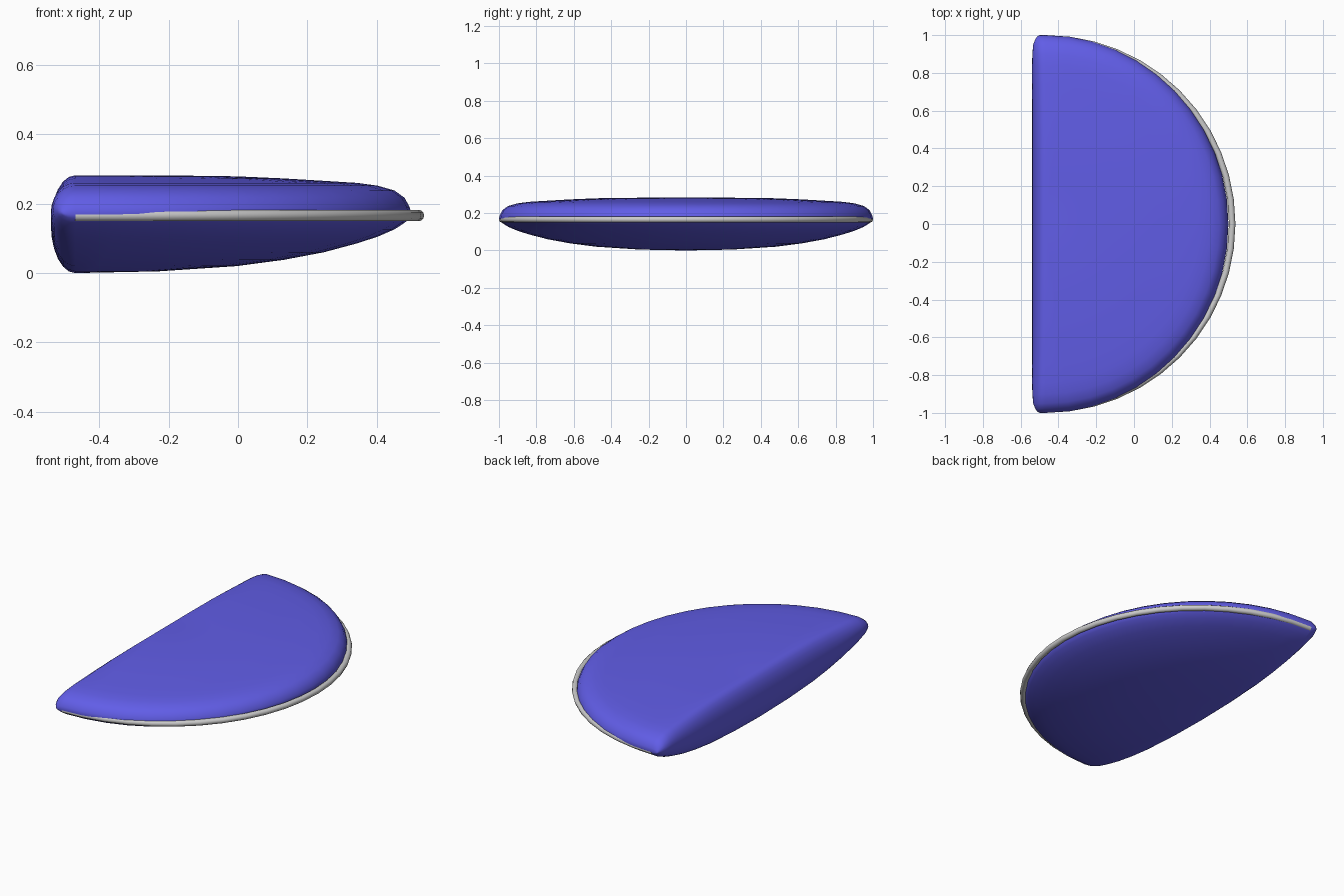
import bpy, bmesh
from math import sin, cos, pi

if "Cube" in bpy.data.objects:
    bpy.data.objects.remove(bpy.data.objects["Cube"])

CX = -0.47          # centre of the half-round outline
SEGS, BACK = 24, 12

# shared section: (radius, top z, bottom z, back bulge depth)
SECTION = [
    (0.00, 0.282, 0.000, 0.070), (0.25, 0.282, 0.005, 0.070),
    (0.48, 0.279, 0.020, 0.070), (0.62, 0.273, 0.038, 0.070),
    (0.74, 0.266, 0.060, 0.070), (0.84, 0.260, 0.086, 0.070),
    (0.90, 0.252, 0.105, 0.068), (0.95, 0.238, 0.126, 0.064),
    (0.98, 0.217, 0.145, 0.052), (0.995, 0.190, 0.158, 0.040),
    (1.00, 0.170, 0.170, 0.030),
]


def skin(bm, rows):
    """Quads between neighbouring rows of points."""
    grid = [[bm.verts.new(p) for p in row] for row in rows]
    for a, b in zip(grid, grid[1:]):
        for i in range(len(a) - 1):
            bm.faces.new((a[i], a[i + 1], b[i + 1], b[i]))


def arc_point(r, angle, z):
    return (CX + 0.97 * r * cos(angle), r * sin(angle), z)


# cushion: half-turned section plus a rounded back
bm = bmesh.new()
angles = [-pi / 2 + pi * i / SEGS for i in range(SEGS + 1)]
for side in (1, 2):
    skin(bm, [[arc_point(s[0], a, s[side]) for s in SECTION] for a in angles])
back_rows = []
for sign, order in ((-1, SECTION[::-1]), (1, SECTION[1:])):
    for r, top, bottom, depth in order:
        mid, half = (top + bottom) / 2, (top - bottom) / 2
        back_rows.append([(CX - depth * sin(pi * k / BACK), sign * r,
                           mid + half * cos(pi * k / BACK)) for k in range(BACK + 1)])
skin(bm, back_rows)
bmesh.ops.remove_doubles(bm, verts=bm.verts, dist=0.0002)
bmesh.ops.recalc_face_normals(bm, faces=bm.faces)
mesh = bpy.data.meshes.new("cushion")
bm.to_mesh(mesh)
bm.free()
mesh.polygons.foreach_set("use_smooth", [True] * len(mesh.polygons))
cushion = bpy.data.objects.new("cushion", mesh)
bpy.context.collection.objects.link(cushion)
fabric = bpy.data.materials.new("blue_fabric")
fabric.diffuse_color = (0.12, 0.11, 0.8, 1)
fabric.use_nodes = True
fabric.node_tree.nodes["Principled BSDF"].inputs["Base Color"].default_value = fabric.diffuse_color
mesh.materials.append(fabric)

# piping along the curved edge
curve = bpy.data.curves.new("piping", "CURVE")
curve.dimensions = "3D"
curve.bevel_depth = 0.017
curve.bevel_resolution = 3
curve.use_fill_caps = True
spline = curve.splines.new("POLY")
spline.points.add(SEGS)
for point, a in zip(spline.points, angles):
    point.co = (CX + 0.99 * cos(a), 0.983 * sin(a), 0.166, 1)
spline.use_smooth = True
piping = bpy.data.objects.new("piping", curve)
bpy.context.collection.objects.link(piping)
